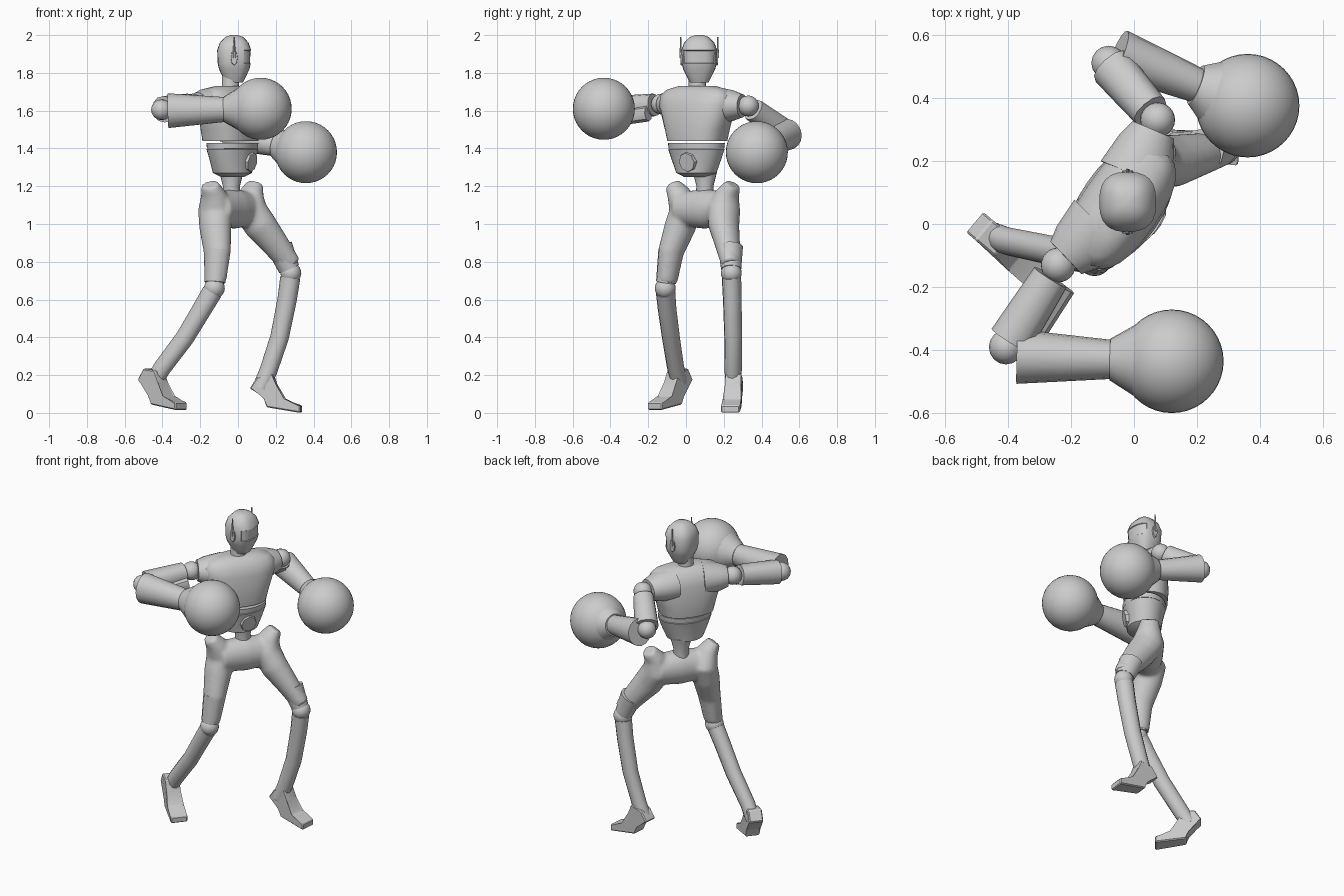
import bpy, bmesh, math
from mathutils import Vector, Matrix

cube = bpy.data.objects.get("Cube")
if cube:
    bpy.data.objects.remove(cube, do_unlink=True)

grey = bpy.data.materials.new("plain_grey")
grey.use_nodes = True
GREY = (0.6, 0.6, 0.6, 1)
grey.diffuse_color = GREY
grey.node_tree.nodes["Principled BSDF"].inputs["Base Color"].default_value = GREY

SHOULDER = Vector((0.57, 0.82, 0))     # torso axis, from its right to its left
UP = Vector((0, 0, 1))
ACROSS = Vector((0, 1, 0))             # head axis, from its right to its left


def finish(name, bm, angle=40):
    bmesh.ops.recalc_face_normals(bm, faces=bm.faces)
    mesh = bpy.data.meshes.new(name)
    bm.to_mesh(mesh)
    bm.free()
    mesh.materials.append(grey)
    ob = bpy.data.objects.new(name, mesh)
    bpy.context.collection.objects.link(ob)
    bpy.ops.object.select_all(action='DESELECT')
    ob.select_set(True)
    bpy.context.view_layer.objects.active = ob
    bpy.ops.object.shade_smooth_by_angle(angle=math.radians(angle))
    return ob


def superpower(value, power):
    return math.copysign(abs(value) ** (2 / power), value)


def add_loft(bm, points, sizes, side=SHOULDER, flat=False, power=2, sides=20):
    """Skin rounded rings along the points; each size is (half width along side, half depth)."""
    points = [Vector(p) for p in points]
    last = len(points) - 1
    loops = []
    for i, (point, (width, depth)) in enumerate(zip(points, sizes)):
        tangent = UP if flat else (points[min(i + 1, last)] - points[max(i - 1, 0)]).normalized()
        u = (side - tangent * side.dot(tangent)).normalized()
        v = tangent.cross(u)
        turns = [math.tau * k / sides for k in range(sides)]
        loops.append([bm.verts.new(point + u * width * superpower(math.cos(t), power)
                                   + v * depth * superpower(math.sin(t), power)) for t in turns])
    for low, high in zip(loops, loops[1:]):
        for k in range(sides):
            j = (k + 1) % sides
            bm.faces.new((low[k], low[j], high[j], high[k]))
    bm.faces.new(loops[0][::-1])
    bm.faces.new(loops[-1])


def add_stack(bm, centre, levels, **options):
    """Level rings of (height, half width, half depth) over one centre."""
    add_loft(bm, [(*centre, level[0]) for level in levels],
             [(level[1], level[-1]) for level in levels], flat=True, **options)


def stack(name, centre, levels, **options):
    bm = bmesh.new()
    add_stack(bm, centre, levels, **options)
    return finish(name, bm)


def tube(name, points, start, end, aspect=1, **options):
    """Limb whose radius runs evenly from start to end."""
    bm = bmesh.new()
    step = (end - start) / (len(points) - 1)
    radii = [start + step * i for i in range(len(points))]
    add_loft(bm, points, [(r, r * aspect) for r in radii], **options)
    return finish(name, bm)


def ball(name, at, radius, segments=24):
    bm = bmesh.new()
    bmesh.ops.create_uvsphere(bm, u_segments=segments, v_segments=segments // 2, radius=radius,
                              matrix=Matrix.Translation(at))
    return finish(name, bm)


def disc(name, at, axis, width, height, depth):
    """Eight-sided plate facing along axis."""
    turn = Vector(axis).to_track_quat('Z', 'Y').to_matrix().to_4x4()
    bm = bmesh.new()
    bmesh.ops.create_cone(bm, cap_ends=True, segments=8, radius1=1, radius2=0.85, depth=depth,
                          matrix=Matrix.Translation(at) @ turn @ Matrix.Diagonal((width, height, 1, 1)))
    return finish(name, bm, 25)


# Head with a recessed visor
HEAD = Vector((-0.02, 0.07))
bm = bmesh.new()
head_widths = ((1.75, 0.05), (1.82, 0.085), (1.85, 0.092), (1.92, 0.095),
               (1.96, 0.08), (1.99, 0.05), (2, 0.02))
add_stack(bm, HEAD, [(z, w, w * 0.95) for z, w in head_widths], side=ACROSS, power=2.6, sides=24)
bm.normal_update()
visor = [f for f in bm.faces if f.normal.x > 0.5 and 1.85 < f.calc_center_median().z < 1.92]
bmesh.ops.inset_region(bm, faces=visor, thickness=0.003, depth=-0.004)
finish("head", bm, 35)

# Ears and antennae
for label, s in (("left", 1), ("right", -1)):
    ear = Vector((*HEAD, 1.88)) + ACROSS * s * 0.09
    disc(label + "_ear", ear, ACROSS * s, 0.02, 0.045, 0.02)
    root = ear + ACROSS * s * 0.008
    tube(label + "_antenna", [root, root + UP * 0.11], 0.008, 0.003, sides=6)

# Neck, torso and waist
TORSO = (-0.04, 0.06)
stack("neck", TORSO, [(1.66, 0.055), (1.72, 0.046), (1.78, 0.046)])
stack("collar", TORSO, [(1.69, 0.085, 0.07), (1.73, 0.07, 0.055)])
stack("chest", TORSO, [(1.44, 0.16, 0.125), (1.5, 0.175, 0.13), (1.63, 0.22, 0.122),
                       (1.68, 0.215, 0.105), (1.71, 0.185, 0.08), (1.73, 0.11, 0.055)],
      power=2.6, sides=28)
BELLY = (-0.03, 0.055)
stack("chest_band", BELLY, [(1.4, 0.158, 0.122), (1.43, 0.162, 0.125)], sides=28)
stack("abdomen", BELLY, [(1.25, 0.07, 0.06), (1.27, 0.11, 0.1), (1.34, 0.14, 0.11),
                         (1.397, 0.16, 0.125)], sides=28)
disc("belly_plate", (0.062, 0.012, 1.33), (0.8, -0.5, -0.2), 0.055, 0.06, 0.036)
stack("spine", (-0.035, 0.1), [(1.12, 0.05), (1.2, 0.045), (1.28, 0.065)])

# Pelvis and thighs fused into one skin
THIGHS = ([(0.09, 0.25, 1.21), (0.07, 0.22, 1.16), (0.06, 0.2, 1.08),
           (0.12, 0.2, 0.99), (0.2, 0.22, 0.89), (0.28, 0.24, 0.78)],
          [(-0.15, -0.07, 1.21), (-0.13, -0.04, 1.16), (-0.12, 0, 1.08),
           (-0.12, -0.03, 0.99), (-0.11, -0.08, 0.85), (-0.12, -0.1, 0.69)])
bm = bmesh.new()
for path in THIGHS:
    add_loft(bm, path, [(r, r + 0.01) for r in (0.04, 0.06, 0.085, 0.08, 0.065, 0.05)])
hip = Vector((-0.02, 0.1, 1.08))
add_loft(bm, [hip - SHOULDER * 0.16, hip, hip + SHOULDER * 0.14],
         [(0.09, 0.085), (0.106, 0.09), (0.09, 0.085)], side=UP)
legs = finish("pelvis_and_thighs", bm)
fuse = legs.modifiers.new("fuse", 'REMESH')
fuse.mode, fuse.voxel_size, fuse.use_smooth_shade = 'VOXEL', 0.01, True
soften = legs.modifiers.new("soften", 'SMOOTH')
soften.factor, soften.iterations = 0.5, 10

# Knees, knee guards and shins
LEGS = {"left": ((0.22, 0.235, 0.88), (0.28, 0.24, 0.74),
                 [(0.26, 0.245, 0.6), (0.22, 0.25, 0.4), (0.16, 0.25, 0.22), (0.12, 0.25, 0.13)]),
        "right": ((-0.11, -0.08, 0.86), (-0.125, -0.11, 0.66),
                  [(-0.19, -0.1, 0.55), (-0.28, -0.08, 0.4), (-0.4, -0.055, 0.24),
                   (-0.45, -0.035, 0.16)])}
for label, (guard_top, knee, shin) in LEGS.items():
    top, joint = Vector(guard_top), Vector(knee)
    tube(label + "_knee_guard", [top, top.lerp(joint, 0.85)], 0.065, 0.052, 1.1, sides=12)
    ball(label + "_knee", joint, 0.055)
    tube(label + "_shin", [joint.lerp(Vector(shin[0]), 0.18), *shin], 0.05, 0.042, 1.1, sides=12)


# Feet: side profile with a heel spur, widened at the toe
def foot(name, at, heading, heel):
    profile = [(-0.12, heel), (-0.04, 0.08), (-0.03, 0.03), (0.15, 0), (0.15, 0.04),
               (0.06, 0.07), (0.02, 0.15), (0, 0.21), (-0.08, heel + 0.06)]
    ahead = Vector((math.cos(heading), math.sin(heading), 0))
    across = UP.cross(ahead)
    bm = bmesh.new()
    near, far = [[bm.verts.new(Vector(at) + UP * h + ahead * f
                               + across * s * (0.05 if f > 0.05 else 0.042))
                  for f, h in profile] for s in (-1, 1)]
    bm.faces.new(near)
    bm.faces.new(far)
    for k in range(len(profile)):
        bm.faces.new((near[k - 1], near[k], far[k], far[k - 1]))
    bmesh.ops.bevel(bm, geom=bm.edges[:], offset=0.006, segments=1, affect='EDGES')
    finish(name, bm, 25)


foot("left_foot", (0.185, 0.25, 0), -0.1, 0.13)
foot("right_foot", (-0.415, -0.07, 0.015), -0.7, 0.16)

# Arms: shoulder ball, upper arm, elbow, forearm with flared cuff, round glove
ARMS = {"right": ((-0.24, -0.13, 1.635), (-0.405, -0.39, 1.605), (-0.37, -0.42, 1.6),
                  (0.12, -0.435, 1.61), 0.092),
        "left": ((0.075, 0.33, 1.625), (-0.08, 0.51, 1.49), (-0.05, 0.54, 1.475),
                 (0.36, 0.375, 1.38), 0.083)}
for label, (shoulder, elbow, back, glove, radius) in ARMS.items():
    shoulder, elbow, back, glove = map(Vector, (shoulder, elbow, back, glove))
    wrist = back.lerp(glove, 0.6)
    chest = Vector((*TORSO, 1.63))
    ball(label + "_shoulder", shoulder, 0.055)
    tube(label + "_shoulder_cap", [shoulder.lerp(chest, f) for f in (0.65, 0.3, 0.12)],
         0.1, 0.062, 1.15, side=UP)
    tube(label + "_upper_arm", [shoulder.lerp(elbow, f) for f in (0.15, 0.5, 0.92)],
         0.06, 0.07, side=UP, sides=12, power=2.3)
    ball(label + "_elbow", elbow, 0.055, 16)
    tube(label + "_forearm", [back, back.lerp(wrist, 0.5), wrist], radius, radius * 0.72, 0.94,
         side=UP, sides=16)
    tube(label + "_cuff", [wrist, wrist.lerp(glove, 0.25), wrist.lerp(glove, 0.5)],
         0.066, 0.125, side=UP)
    ball(label + "_glove", glove, 0.164, 40)

# Lower shell along the right upper arm
tube("right_arm_shell", [(-0.22, -0.2, 1.585), (-0.31, -0.34, 1.565)], 0.042, 0.042, 0.85,
     side=UP, sides=8)
